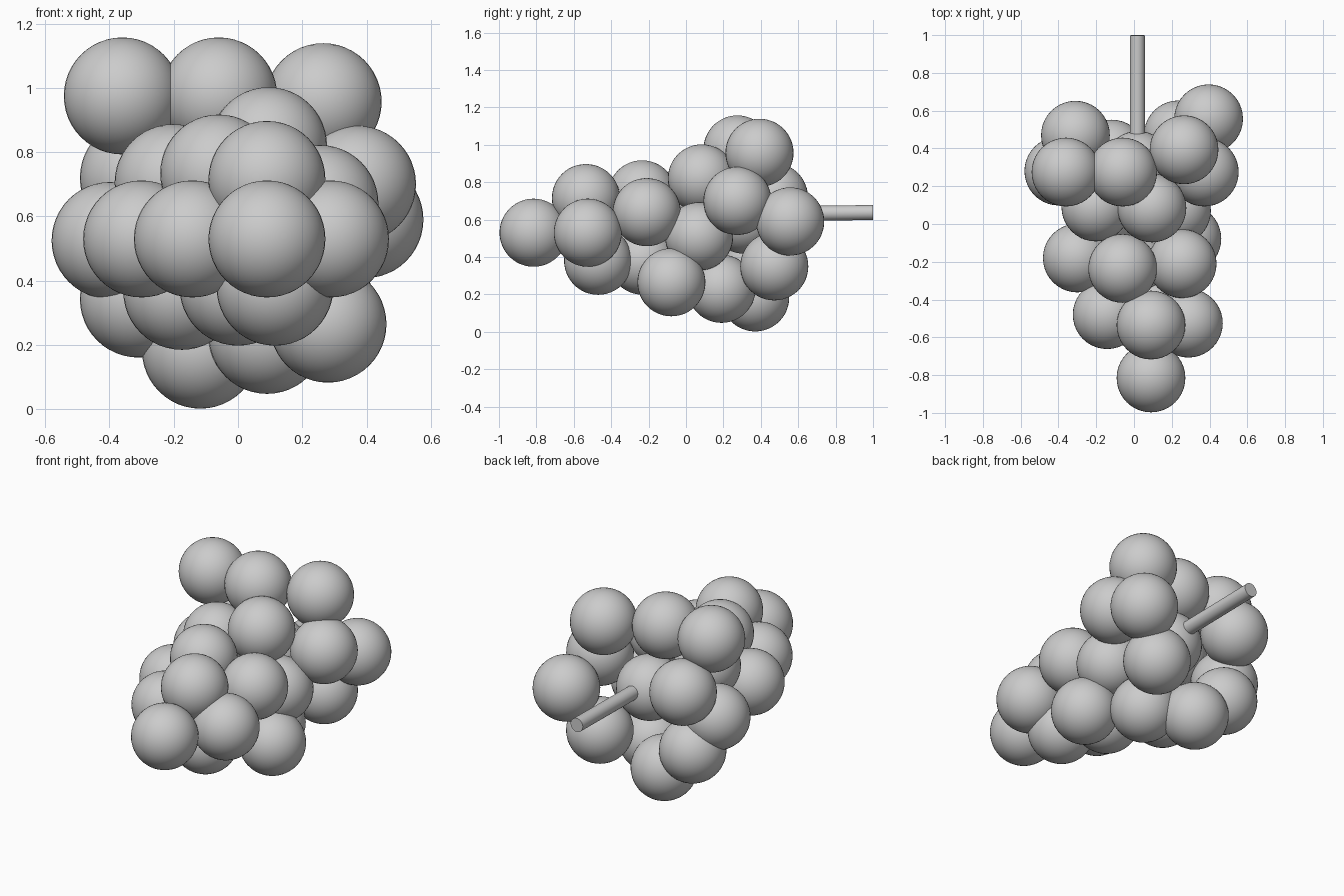
import bpy
from mathutils import Vector

R = 0.182  # berry radius

# Berry centres, from the tip of the bunch to the stem end
BERRIES = [
    (0.09, -0.815, 0.53), (0.09, -0.535, 0.715), (0.288, -0.525, 0.53),
    (-0.142, -0.48, 0.53), (0.115, -0.47, 0.38), (-0.06, -0.235, 0.735),
    (0.255, -0.21, 0.64), (-0.30, -0.18, 0.53), (0.0, -0.23, 0.38),
    (0.28, -0.078, 0.265), (-0.175, 0.03, 0.367), (0.225, 0.07, 0.51),
    (0.095, 0.085, 0.82), (-0.202, 0.09, 0.705), (0.09, 0.19, 0.23),
    (0.372, 0.275, 0.70), (-0.06, 0.275, 0.975), (-0.36, 0.275, 0.975),
    (-0.398, 0.28, 0.525), (0.02, 0.31, 0.60), (-0.117, 0.37, 0.184),
    (-0.31, 0.38, 0.343), (0.265, 0.393, 0.957), (-0.31, 0.47, 0.72),
    (0.235, 0.472, 0.35), (0.395, 0.557, 0.59),
]

# Round berries
for i, centre in enumerate(BERRIES, 1):
    bpy.ops.mesh.primitive_uv_sphere_add(segments=40, ring_count=24, radius=R, location=centre)
    berry = bpy.context.object
    berry.name = f"berry_{i:02d}"
    bpy.ops.object.shade_smooth()

# Straight stem out of the back, rising very slightly
start, end = Vector((0.018, 0.40, 0.630)), Vector((0.018, 0.999, 0.638))
axis = end - start
bpy.ops.mesh.primitive_cylinder_add(vertices=32, radius=0.04, depth=axis.length,
                                    location=(start + end) / 2,
                                    rotation=axis.to_track_quat('Z', 'Y').to_euler())
stem = bpy.context.object
stem.name = "stem"
bpy.ops.object.shade_smooth_by_angle()
